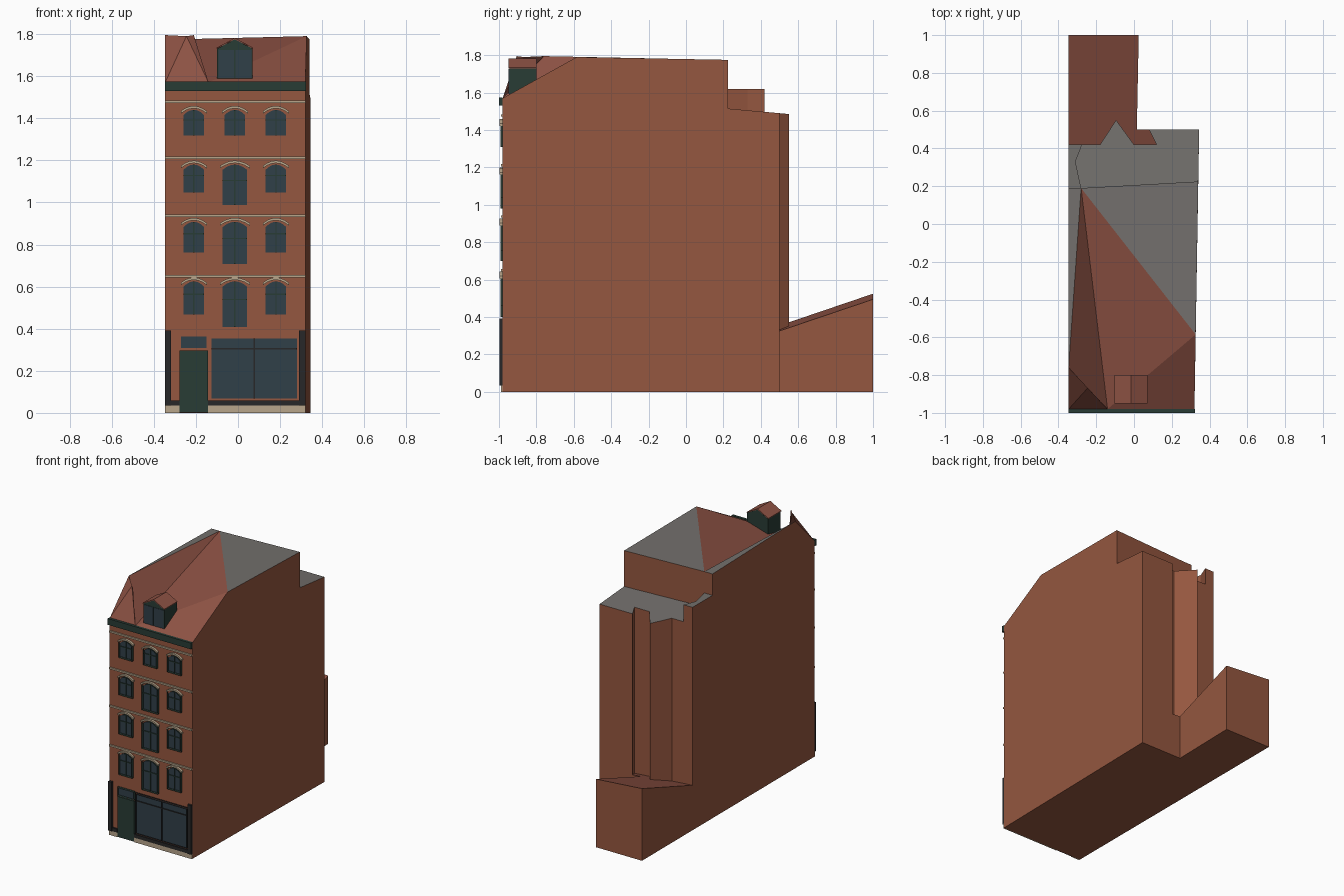
import bpy, bmesh, math

if "Cube" in bpy.data.objects:
    bpy.data.objects.remove(bpy.data.objects["Cube"])

def material(name, col):
    m = bpy.data.materials.new(name)
    m.diffuse_color = (*col, 1)
    m.use_nodes = True
    m.node_tree.nodes["Principled BSDF"].inputs["Base Color"].default_value = m.diffuse_color
    return m

BRICK = material("brick", (0.30, 0.095, 0.05))
TILE = material("roof_tile", (0.27, 0.085, 0.058))
FLAT = material("flat_roof", (0.17, 0.16, 0.15))
GLASS = material("glass", (0.03, 0.05, 0.065))
GREEN = material("green_paint", (0.022, 0.045, 0.036))
DARK = material("dark_paint", (0.02, 0.02, 0.021))
STONE = material("stone", (0.48, 0.38, 0.26))

def build(name, polys, mat):
    """Mesh from polygons given as coordinates, welded together."""
    bm = bmesh.new()
    for p in polys:
        bm.faces.new([bm.verts.new(c) for c in p])
    bmesh.ops.remove_doubles(bm, verts=bm.verts, dist=1e-5)
    bmesh.ops.recalc_face_normals(bm, faces=bm.faces)
    me = bpy.data.meshes.new(name)
    bm.to_mesh(me)
    bm.free()
    me.materials.append(mat)
    ob = bpy.data.objects.new(name, me)
    bpy.context.collection.objects.link(ob)
    return ob

def strip(a, b, closed=False):
    n = len(a)
    return [[a[i], a[(i + 1) % n], b[(i + 1) % n], b[i]] for i in range(n if closed else n - 1)]

def wall(path, lo, hi):
    return strip([(x, y, lo(x, y)) for x, y in path], [(x, y, hi(x, y)) for x, y in path])

def cap(path, h):
    return [(x, y, h(x, y)) for x, y in path]

def extrude(name, pts, y0, y1, mat):
    a, b = [[(x, y, z) for x, z in pts] for y in (y0, y1)]
    return build(name, [a, b] + strip(a, b, True), mat)

def box(name, x0, x1, z0, z1, yf, mat, yb=-0.98):
    return extrude(name, [(x0, z0), (x1, z0), (x1, z1), (x0, z1)], yf, yb, mat)

def ring(name, outer, inner, y0, y1, mat):
    loops = [[(x, y, z) for x, z in p] for p, y in ((outer, y1), (outer, y0), (inner, y0), (inner, y1))]
    return build(name, [f for i in range(3) for f in strip(loops[i], loops[i + 1], True)], mat)

# ---- Building shell ----
L, R, F = -0.346, 0.32, -0.98
ground = lambda x, y: 0
rear_h = lambda x, y: 1.515 - 0.09 * (y - 0.22)
annex_h = lambda x, y: 0.325 + 0.34 * (y - 0.5) + 0.08 * (0.025 - x)
parapet_h = lambda x, y: 1.62

corner, valley, eave = (L, F, 1.57), (-0.14, F, 1.57), (R, F, 1.57)
ridge_l, ridge_r = (L, -0.76, 1.795), (0.3265, -0.585, 1.79)
step_l, step_m, step_r = (L, 0.19, 1.775), (-0.28, 0.19, 1.775), (0.34, 0.225, 1.775)
peak, tip = (-0.245, -0.868, 1.79), (-0.21, -0.905, 1.795)

back = [(0.345, 0.5), (0.08, 0.5), (0.12, 0.42), (0, 0.42), (-0.095, 0.55), (-0.18, 0.42), (L, 0.42)]
nook = [(-0.28, 0.19), (-0.31, 0.33), (-0.275, 0.42)]
annex = [(0.08, 0.5), (0.015, 0.5), (0.025, 1), (L, 1), (L, 0.42)]

front_wall = [(L, F, 0), (R, F, 0), eave, valley, corner]
right_wall = [(R, F, 0), (0.345, 0.5, 0), (0.345, 0.5, rear_h(0, 0.5)),
              (0.34, 0.225, rear_h(0, 0.225)), step_r, ridge_r, eave]
left_wall = [(L, F, 0), corner, ridge_l, step_l, (L, 0.19, 1.62), (L, 0.42, 1.62),
             (L, 0.42, annex_h(L, 0.42)), (L, 1, annex_h(L, 1)), (L, 1, 0)]
base = cap([(L, F), (R, F), (0.345, 0.5), (0.015, 0.5), (0.025, 1), (L, 1)], ground)
step = [step_l, step_m, step_r, (0.34, 0.225, rear_h(0, 0.225)),
        (-0.28, 0.19, rear_h(0, 0.19)), (-0.28, 0.19, 1.62), (L, 0.19, 1.62)]
build("brick_walls", [front_wall, right_wall, left_wall, base, step]
      + wall(back[:2], ground, rear_h) + wall(back[1:], annex_h, rear_h)
      + wall(annex[:4], ground, annex_h)
      + wall(nook + [(L, 0.42)], rear_h, parapet_h), BRICK)

# ---- Roofs ----
build("tiled_roof", [[valley, eave, ridge_r], [valley, ridge_r, step_m], [valley, step_m, ridge_l]], TILE)
build("corner_gable", [[corner, peak, ridge_l], [corner, valley, peak], [peak, valley, tip]], TILE)
build("upper_flat_roof", [[ridge_r, step_r, step_m], [ridge_l, step_m, step_l]], FLAT)
build("rear_flat_roof", [cap([(0.34, 0.225)] + back[:-1] + nook[::-1], rear_h)], FLAT)
build("parapet_top", [cap([(L, 0.19)] + nook + [(L, 0.42)], parapet_h)], FLAT)
build("annex_roof", [cap(annex + back[5:1:-1], annex_h)], TILE)

# ---- Dormer ----
DX, DY0, DY1 = -0.015, -0.945, -0.80
extrude("dormer_body", [(DX - 0.085, 1.585), (DX + 0.085, 1.585), (DX + 0.085, 1.73),
                        (DX, 1.775), (DX - 0.085, 1.73)], DY0, DY1, GREEN)
extrude("dormer_roof", [(DX - 0.087, 1.73), (DX, 1.775), (DX + 0.087, 1.73),
                        (DX + 0.087, 1.735), (DX, 1.782), (DX - 0.087, 1.735)], DY0 - 0.004, DY1, TILE)
for s in (-1, 1):
    x = DX + s * 0.041
    box("dormer_glass", x - 0.037, x + 0.037, 1.592, 1.725, DY0 - 0.003, GLASS, DY0)

# ---- Cornice, string courses, plinth ----
box("cornice", L - 0.002, R + 0.002, 1.53, 1.575, -1.0, GREEN)
for z in (0.65, 0.937, 1.212, 1.478):
    box("string_course", L, R, z - 0.006, z + 0.006, -0.99, STONE)
for x0, x1 in ((L, -0.277), (-0.143, R)):
    box("plinth", x0, x1, 0, 0.035, -0.988, STONE)
    box("shop_sill", x0, x1, 0.035, 0.06, -0.992, DARK)
for x0, x1 in ((L, -0.318), (0.29, R)):
    box("shop_pilaster", x0, x1, 0.035, 0.392, -0.996, DARK)

# ---- Arched windows ----
def arch(cx, w, top, rise=0.025, n=6):
    return [(cx + w / 2 * t, top - rise * t * t) for t in (1 - 2 * i / n for i in range(n + 1))]

def window(cx, w, z0, top):
    def outline(m):
        return [(cx - w / 2 + m, z0 + m), (cx + w / 2 - m, z0 + m)] + arch(cx, w - 2 * m, top - m)
    inner = outline(0.007)
    ring("window_frame", outline(0), inner, -0.98, -0.992, GREEN)
    build("window_glass", [[(x, -0.983, z) for x, z in inner]], GLASS)
    box("window_mullion", cx - 0.003, cx + 0.003, z0 + 0.007, top - 0.007, -0.988, GREEN)
    zt = z0 + (top - z0) * 0.6
    box("window_transom", cx - w / 2 + 0.007, cx + w / 2 - 0.007, zt - 0.003, zt + 0.003, -0.988, GREEN)
    hood = arch(cx, w + 0.012, top)
    extrude("window_hood", hood + [(x, z + 0.012) for x, z in hood[::-1]], -0.98, -0.996, STONE)

rows = [(0.46, 0.40, 0.632), (0.755, 0.70, 0.915), (1.04, 0.98, 1.187), (1.31, 1.31, 1.447)]
for side, mid, top in rows:
    window(-0.21, 0.112, side, top)
    window(0.18, 0.112, side, top)
    window(-0.015, 0.13 if mid < side else 0.112, mid, top)

# ---- Shop window and door ----
def rect(x0, x1, z0, z1, m=0):
    return [(x0 + m, z0 + m), (x1 - m, z0 + m), (x1 - m, z1 - m), (x0 + m, z1 - m)]

ring("shop_frame", rect(-0.135, 0.29, 0.06, 0.363), rect(-0.135, 0.29, 0.06, 0.363, 0.009), -0.98, -0.992, DARK)
box("shop_glass", -0.126, 0.281, 0.069, 0.354, -0.984, GLASS)
box("shop_mullion", 0.073, 0.08, 0.069, 0.354, -0.99, DARK)
box("shop_transom", -0.126, 0.281, 0.302, 0.308, -0.99, DARK)
box("door", -0.277, -0.143, 0.003, 0.297, -0.988, GREEN)
ring("fanlight_frame", rect(-0.277, -0.143, 0.303, 0.368), rect(-0.277, -0.143, 0.303, 0.368, 0.006), -0.98, -0.99, GREEN)
box("fanlight_glass", -0.271, -0.149, 0.309, 0.362, -0.984, GLASS)
